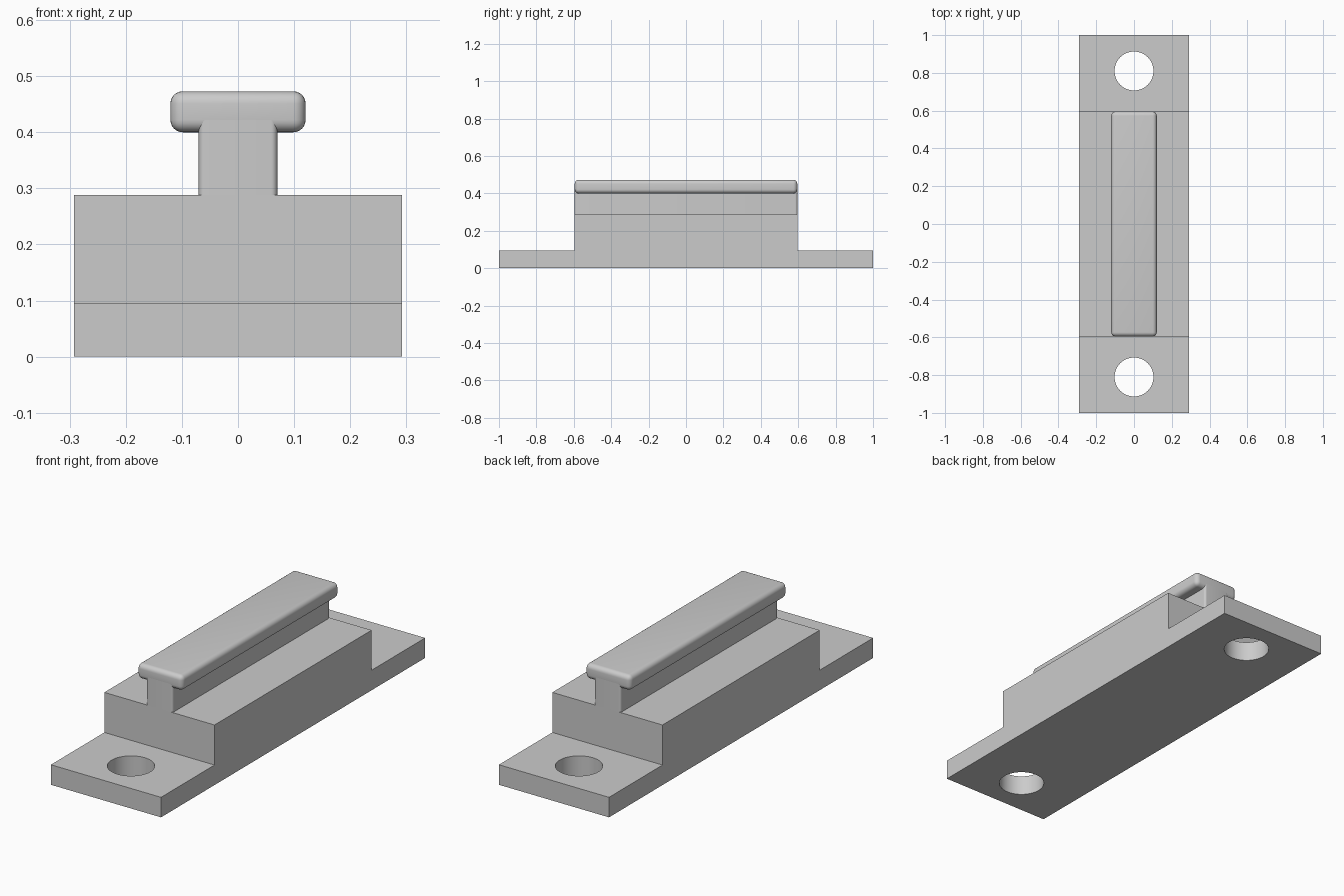
import bpy
import bmesh

default = bpy.data.objects.get("Cube")
if default:
    bpy.data.objects.remove(default, do_unlink=True)

WIDTH = 0.584      # full width of the base
BLOCK = 0.595      # half length of the raised block and rail
FLANGE = 0.096     # flange thickness
BLOCK_TOP = 0.288

grey = bpy.data.materials.new("plain grey")
grey.use_nodes = True
grey.diffuse_color = (0.6, 0.6, 0.6, 1)
grey.node_tree.nodes["Principled BSDF"].inputs["Base Color"].default_value = (0.6, 0.6, 0.6, 1)


def add_object(name, bm):
    bmesh.ops.recalc_face_normals(bm, faces=bm.faces)
    mesh = bpy.data.meshes.new(name)
    bm.to_mesh(mesh)
    bm.free()
    mesh.materials.append(grey)
    obj = bpy.data.objects.new(name, mesh)
    bpy.context.collection.objects.link(obj)
    return obj


def box(width, z0, z1):
    """Bar running the length of the raised block."""
    bm = bmesh.new()
    bmesh.ops.create_cube(bm, size=1)
    for v in bm.verts:
        v.co.x *= width
        v.co.y *= 2 * BLOCK
        v.co.z = z1 if v.co.z > 0 else z0
    return bm


def round_edges(bm, edges, radius):
    bmesh.ops.bevel(bm, geom=edges, offset=radius, segments=6, profile=0.5, affect='EDGES')


def smooth(obj, angle):
    bpy.ops.object.select_all(action='DESELECT')
    obj.select_set(True)
    bpy.context.view_layer.objects.active = obj
    bpy.ops.object.shade_smooth_by_angle(angle=angle)


# Stepped base: side profile extruded across the width
half = [(1, 0), (1, FLANGE), (BLOCK, FLANGE), (BLOCK, BLOCK_TOP)]
profile = half + [(-y, z) for y, z in reversed(half)]
bm = bmesh.new()
face = bm.faces.new([bm.verts.new((-WIDTH / 2, y, z)) for y, z in profile])
side = bmesh.ops.extrude_face_region(bm, geom=[face])["geom"]
bmesh.ops.translate(bm, vec=(WIDTH, 0, 0),
                    verts=[g for g in side if isinstance(g, bmesh.types.BMVert)])
base = add_object("mounting_base", bm)

# Bolt holes through both flanges
for end, y in (("front", -0.81), ("back", 0.81)):
    bm = bmesh.new()
    bmesh.ops.create_cone(bm, cap_ends=True, segments=64, radius1=0.103, radius2=0.103, depth=0.5)
    bmesh.ops.translate(bm, vec=(0, y, 0), verts=bm.verts)
    cutter = add_object(end + "_hole_cutter", bm)
    cut = base.modifiers.new(end + "_hole", 'BOOLEAN')
    cut.operation = 'DIFFERENCE'
    cut.solver = 'EXACT'
    cut.object = cutter
    bpy.context.view_layer.objects.active = base
    bpy.ops.object.modifier_apply(modifier=cut.name)
    bpy.data.objects.remove(cutter, do_unlink=True)
smooth(base, 0.5)

# Rail stem with rounded upright corners, reaching into the head
bm = box(0.14, BLOCK_TOP, 0.422)
upright = [e for e in bm.edges if abs(e.verts[0].co.z - e.verts[1].co.z) > 0.01]
round_edges(bm, upright, 0.011)
smooth(add_object("rail_stem", bm), 0.5)

# Rail head, rounded on every edge
bm = box(0.241, 0.4, 0.473)
round_edges(bm, bm.edges[:], 0.022)
smooth(add_object("rail_head", bm), 0.5)
